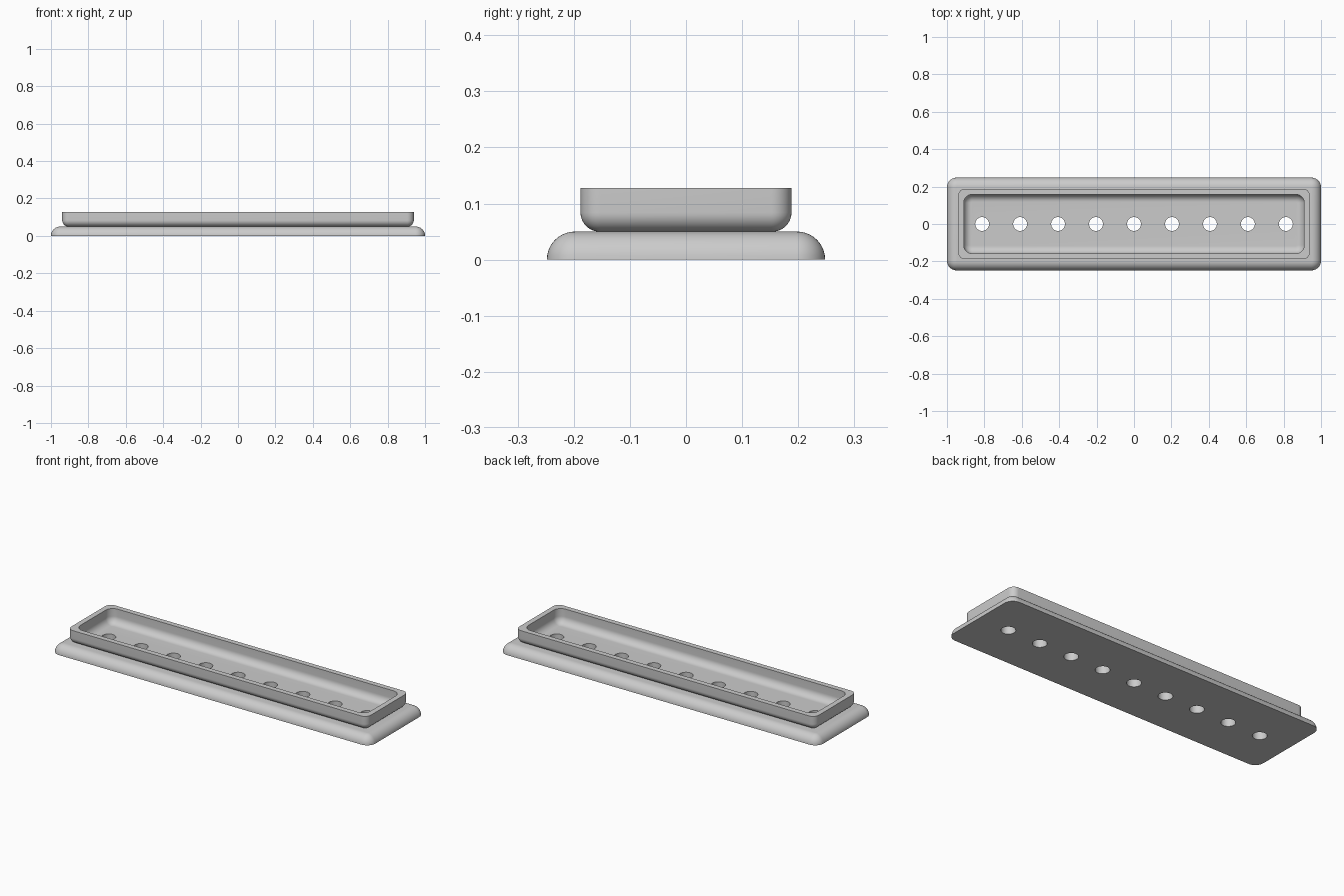
import bpy, bmesh
from math import sin, cos, pi

cube = bpy.data.objects.get("Cube")
if cube:
    bpy.data.objects.remove(cube, do_unlink=True)

grey = bpy.data.materials.new("plain grey")
grey.use_nodes = True
COLOUR = (0.6, 0.6, 0.6, 1)
grey.diffuse_color = COLOUR
grey.node_tree.nodes["Principled BSDF"].inputs["Base Color"].default_value = COLOUR

STEPS = 10


def ring(hx, hy, r, z):
    """Rounded rectangle outline with half sizes hx, hy and corner radius r."""
    pts = []
    for q, (sx, sy) in enumerate([(1, 1), (-1, 1), (-1, -1), (1, -1)]):
        for i in range(STEPS + 1):
            a = (q + i / STEPS) * pi / 2
            pts.append((sx * (hx - r) + r * cos(a), sy * (hy - r) + r * sin(a), z))
    return pts


def fillet(hx, hy, corner, r, z, up):
    """Rings of a quarter-round edge; up = 1 rounds over a top, -1 a bottom."""
    rings = []
    for i in range(STEPS + 1):
        a = i / STEPS * pi / 2
        inset = r * (1 - cos(a))
        rings.append(ring(hx - inset, hy - inset, max(corner - inset, 0.002),
                          z + up * r * sin(a)))
    return rings


def loft(name, rings):
    bm = bmesh.new()
    loops = [[bm.verts.new(p) for p in pts] for pts in rings]
    for a, b in zip(loops, loops[1:]):
        n = len(a)
        for i in range(n):
            j = (i + 1) % n
            bm.faces.new((a[i], a[j], b[j], b[i]))
    bm.faces.new(loops[0])
    bm.faces.new(loops[-1])
    bmesh.ops.recalc_face_normals(bm, faces=bm.faces)
    mesh = bpy.data.meshes.new(name)
    bm.to_mesh(mesh)
    bm.free()
    mesh.materials.append(grey)
    obj = bpy.data.objects.new(name, mesh)
    bpy.context.collection.objects.link(obj)
    return obj


FLOOR, JOINT, TOP = 0.045, 0.05, 0.128

# Base plate with a rounded upper edge
base = loft("base_plate", fillet(1, 0.248, 0.052, 0.05, 0, 1))

# Tray with a rounded lower edge
tray = loft("tray", [ring(0.94, 0.188, 0.036, TOP)]
            + fillet(0.94, 0.188, 0.036, 0.034, JOINT + 0.034, -1))

# Cutters: the hollow of the tray and the row of drain holes
hollow = loft("hollow_cutter", [ring(0.91, 0.158, 0.045, TOP + 0.05)]
              + fillet(0.91, 0.158, 0.045, 0.04, FLOOR + 0.04, -1))
bm = bmesh.new()
for i in range(-4, 5):
    made = bmesh.ops.create_cone(bm, cap_ends=True, segments=40, radius1=0.037,
                                 radius2=0.037, depth=0.3)
    bmesh.ops.translate(bm, verts=made["verts"], vec=(i * 0.203, 0, 0.05))
mesh = bpy.data.meshes.new("drain_holes_cutter")
bm.to_mesh(mesh)
bm.free()
mesh.materials.append(grey)
holes = bpy.data.objects.new("drain_holes_cutter", mesh)
bpy.context.collection.objects.link(holes)

for obj in (base, tray):
    for cutter in (hollow, holes):
        mod = obj.modifiers.new(cutter.name, "BOOLEAN")
        mod.operation = "DIFFERENCE"
        mod.solver = "EXACT"
        mod.object = cutter
    bpy.ops.object.select_all(action="DESELECT")
    bpy.context.view_layer.objects.active = obj
    obj.select_set(True)
    for mod in list(obj.modifiers):
        bpy.ops.object.modifier_apply(modifier=mod.name)
    bpy.ops.object.shade_smooth_by_angle(angle=pi / 6)

for cutter in (hollow, holes):
    cutter.hide_render = True
    cutter.hide_set(True)
